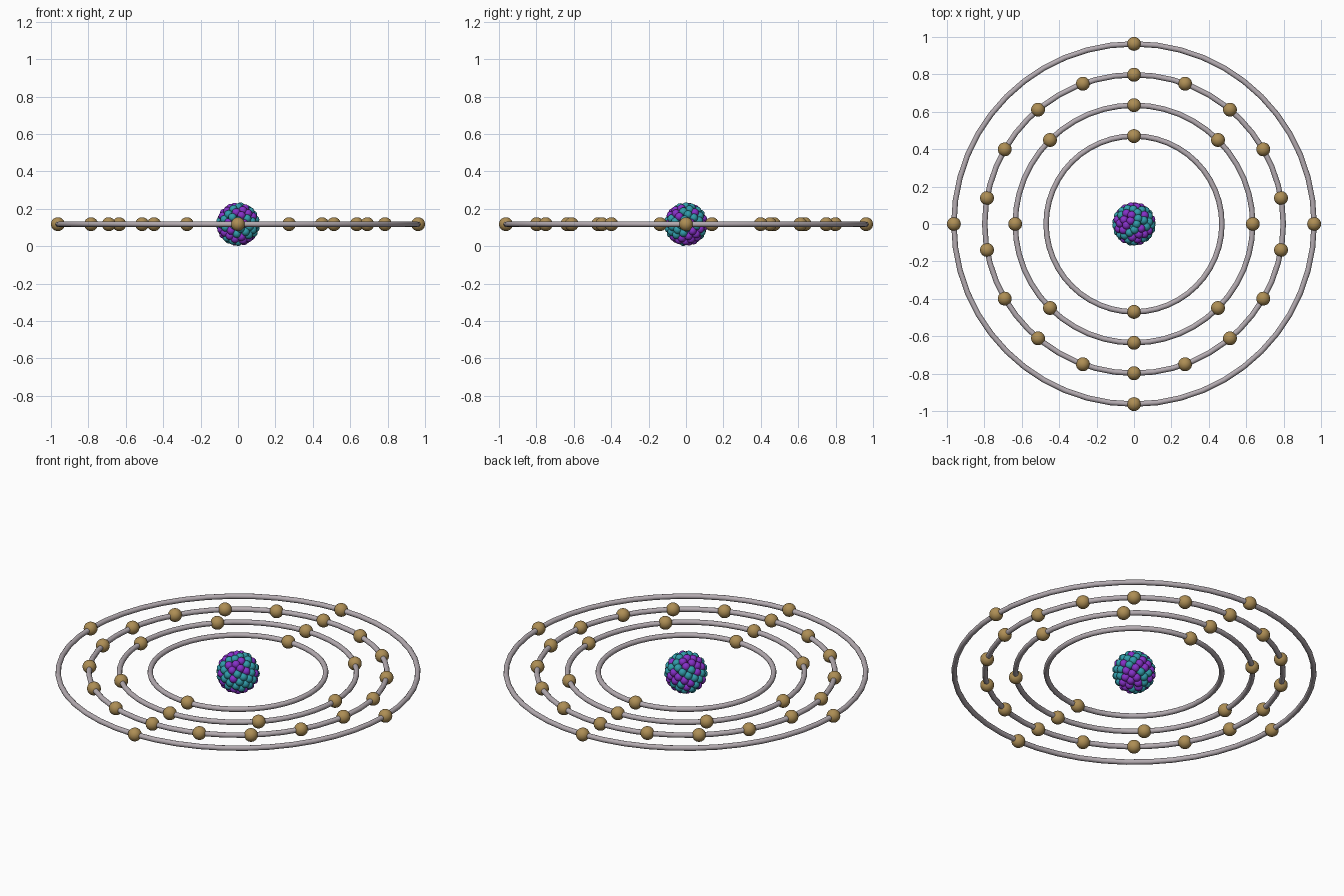
import bpy, bmesh, math, random
from mathutils import Vector, Matrix

if "Cube" in bpy.data.objects:
    bpy.data.objects.remove(bpy.data.objects["Cube"])

random.seed(4)
ZC = 0.118


def material(name, rgb):
    m = bpy.data.materials.new(name)
    m.diffuse_color = (*rgb, 1)
    m.use_nodes = True
    m.node_tree.nodes["Principled BSDF"].inputs["Base Color"].default_value = m.diffuse_color
    return m


TEAL = material("teal", (0.03, 0.33, 0.40))
PURPLE = material("purple", (0.24, 0.03, 0.58))
GOLD = material("gold", (0.42, 0.27, 0.09))
RING = material("ring_grey", (0.46, 0.41, 0.44))


def balls(name, centres, radius, mat, u, v):
    """One object holding a smooth sphere at every centre."""
    bm = bmesh.new()
    for c in centres:
        bmesh.ops.create_uvsphere(bm, u_segments=u, v_segments=v, radius=radius,
                                  matrix=Matrix.Translation(c))
    for f in bm.faces:
        f.smooth = True
    me = bpy.data.meshes.new(name)
    bm.to_mesh(me)
    bm.free()
    me.materials.append(mat)
    ob = bpy.data.objects.new(name, me)
    bpy.context.collection.objects.link(ob)


def shell(count, radius):
    """Evenly spread points on a sphere around the nucleus centre."""
    pts = []
    for i in range(count):
        z = 1 - (2 * i + 1) / count
        r, a = math.sqrt(1 - z * z), i * math.pi * (3 - math.sqrt(5))
        pts.append(Vector((r * math.cos(a), r * math.sin(a), z)) * radius
                   + Vector((0, 0, ZC)))
    return pts


# Nucleus: packed protons and neutrons, outer shell over an inner one
nucleons = shell(92, 0.095) + shell(36, 0.062)
random.shuffle(nucleons)
half = len(nucleons) // 2
balls("protons", nucleons[:half], 0.0225, PURPLE, 16, 10)
balls("neutrons", nucleons[half:], 0.0225, TEAL, 16, 10)

# Orbit rings with their evenly spaced electrons
for n, (radius, count) in enumerate([(0.47, 2), (0.635, 8), (0.798, 18), (0.963, 4)], 1):
    bpy.ops.mesh.primitive_torus_add(major_radius=radius, minor_radius=0.0145,
                                     major_segments=48, minor_segments=12,
                                     location=(0, 0, ZC))
    ring = bpy.context.object
    ring.name = f"orbit_ring_{n}"
    ring.data.materials.append(RING)
    bpy.ops.object.shade_smooth()
    angles = [math.pi / 2 + math.tau * k / count for k in range(count)]
    balls(f"electrons_{n}",
          [Vector((radius * math.cos(a), radius * math.sin(a), ZC)) for a in angles],
          0.037, GOLD, 32, 16)
